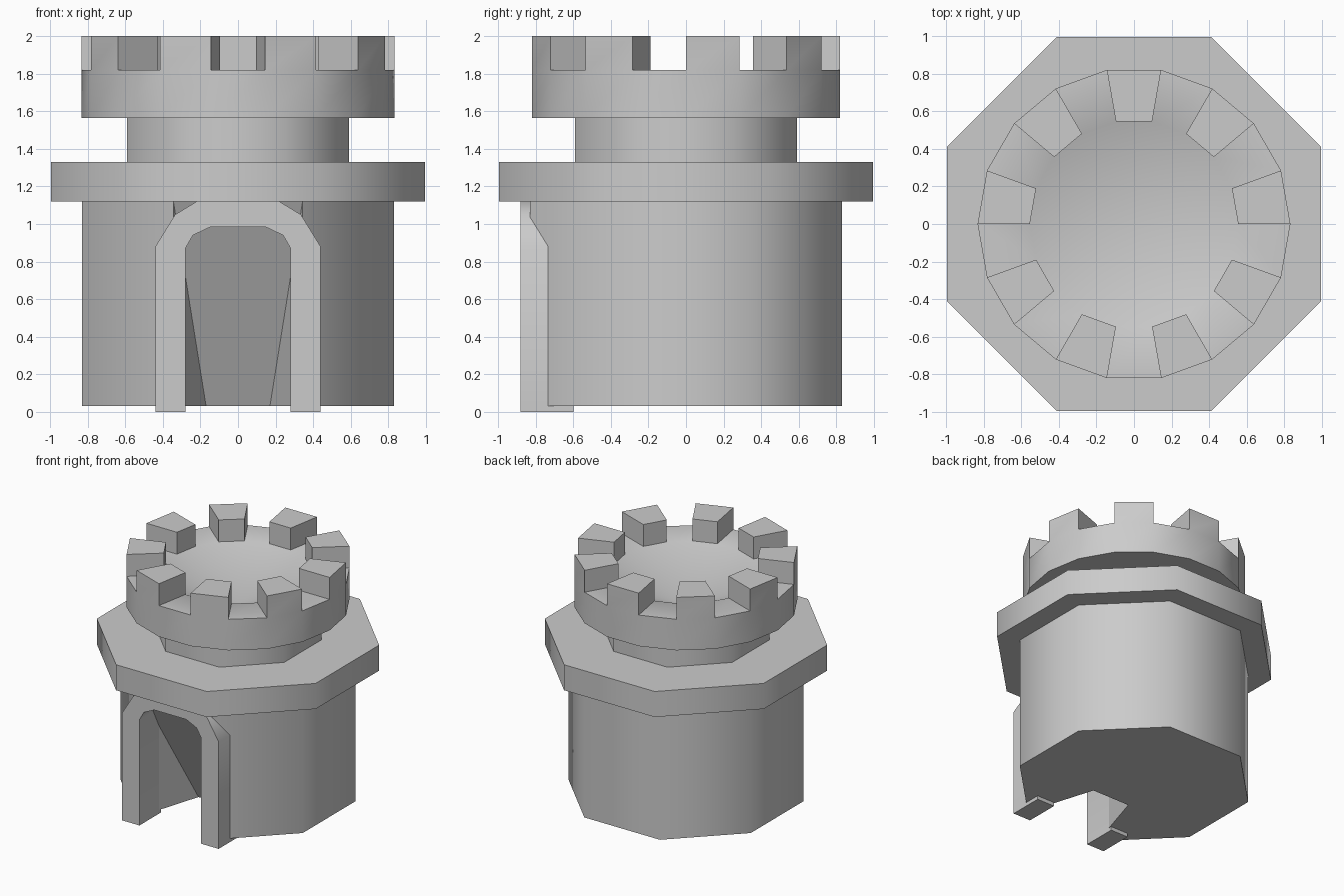
import bpy, bmesh
from math import cos, sin, pi, radians

cube = bpy.data.objects.get("Cube")
if cube:
    bpy.data.objects.remove(cube)

stone = bpy.data.materials.new("grey_stone")
stone.use_nodes = True
GREY = (0.6, 0.6, 0.6, 1)
stone.diffuse_color = GREY
stone.node_tree.nodes["Principled BSDF"].inputs["Base Color"].default_value = GREY


def finish(bm, name):
    bmesh.ops.recalc_face_normals(bm, faces=bm.faces)
    mesh = bpy.data.meshes.new(name)
    bm.to_mesh(mesh)
    bm.free()
    mesh.materials.append(stone)
    obj = bpy.data.objects.new(name, mesh)
    bpy.context.collection.objects.link(obj)
    bpy.ops.object.select_all(action='DESELECT')
    obj.select_set(True)
    bpy.context.view_layer.objects.active = obj
    bpy.ops.object.shade_smooth_by_angle(angle=radians(50))
    return obj


def ring(bm, radius, z, sides, turn=0.0):
    return [bm.verts.new((radius * cos(turn + 2 * pi * i / sides),
                          radius * sin(turn + 2 * pi * i / sides), z))
            for i in range(sides)]


def octagon(bm, apothem, z):
    return ring(bm, apothem / cos(pi / 8), z, 8, pi / 8)


def prism(name, apothem, low, high):
    bm = bmesh.new()
    a, b = octagon(bm, apothem, low), octagon(bm, apothem, high)
    bm.faces.new(a)
    bm.faces.new(b)
    for i in range(8):
        j = (i + 1) % 8
        bm.faces.new((a[i], a[j], b[j], b[i]))
    return finish(bm, name)


# Tower body, with a sloping recess behind the doorway
bm = bmesh.new()
base, top = octagon(bm, 0.83, 0.03), octagon(bm, 0.83, 1.12)
recess = [bm.verts.new((x, -0.27, 0.03)) for x in (-0.17, 0.17)]
FRONT = 5  # index of the front side
for i in range(8):
    j = (i + 1) % 8
    if i != FRONT:
        bm.faces.new((base[i], base[j], top[j], top[i]))
bm.faces.new((top[5], top[6], recess[1], recess[0]))
bm.faces.new((top[5], base[5], recess[0]))
bm.faces.new((top[6], base[6], recess[1]))
bm.faces.new(base[:6] + recess + base[6:])
bm.faces.new(top)
finish(bm, "tower_body")

# Wide ledge and narrow neck
prism("ledge", 0.995, 1.12, 1.33)
prism("neck", 0.59, 1.33, 1.565)

# Crown: low wall with alternating merlons and a shallow bowl
N, FLOOR, TOP = 18, 1.82, 2.0
OUTER, INNER = 0.833, 0.555
bm = bmesh.new()
bottom = ring(bm, OUTER, 1.565, N)
out_low, in_low = ring(bm, OUTER, FLOOR, N), ring(bm, INNER, FLOOR, N)
out_high, in_high = ring(bm, OUTER, TOP, N), ring(bm, INNER, TOP, N)
apex = bm.verts.new((0, 0, 1.56))
bm.faces.new(bottom)
for i in range(N):
    j = (i + 1) % N
    bm.faces.new((bottom[i], bottom[j], out_low[j], out_low[i]))
    bm.faces.new((in_low[i], in_low[j], apex))
    if i % 2:
        bm.faces.new((out_low[i], out_low[j], in_low[j], in_low[i]))
    else:
        bm.faces.new((out_low[i], out_low[j], out_high[j], out_high[i]))
        bm.faces.new((in_low[i], in_low[j], in_high[j], in_high[i]))
        bm.faces.new((out_high[i], out_high[j], in_high[j], in_high[i]))
        for k in (i, j):
            bm.faces.new((out_low[k], in_low[k], in_high[k], out_high[k]))
finish(bm, "crown")

# Door frame: arch profile swept through the wall
outer = [(0.44, 0), (0.44, 0.88), (0.335, 1.05), (0.22, 1.12)]
inner = [(0.28, 0), (0.28, 0.87), (0.24, 0.94), (0.145, 0.985)]


def mirrored(points):
    return points + [(-x, z) for x, z in reversed(points)]


bm = bmesh.new()
loops = [[bm.verts.new((x, y, z)) for x, z in mirrored(p)]
         for p, y in ((outer, -0.88), (inner, -0.88), (inner, -0.6), (outer, -0.6))]
for a, b in zip(loops, loops[1:] + loops[:1]):
    for i in range(len(a) - 1):
        bm.faces.new((a[i], a[i + 1], b[i + 1], b[i]))
for end in (0, -1):
    bm.faces.new([loop[end] for loop in loops])
finish(bm, "door_frame")
